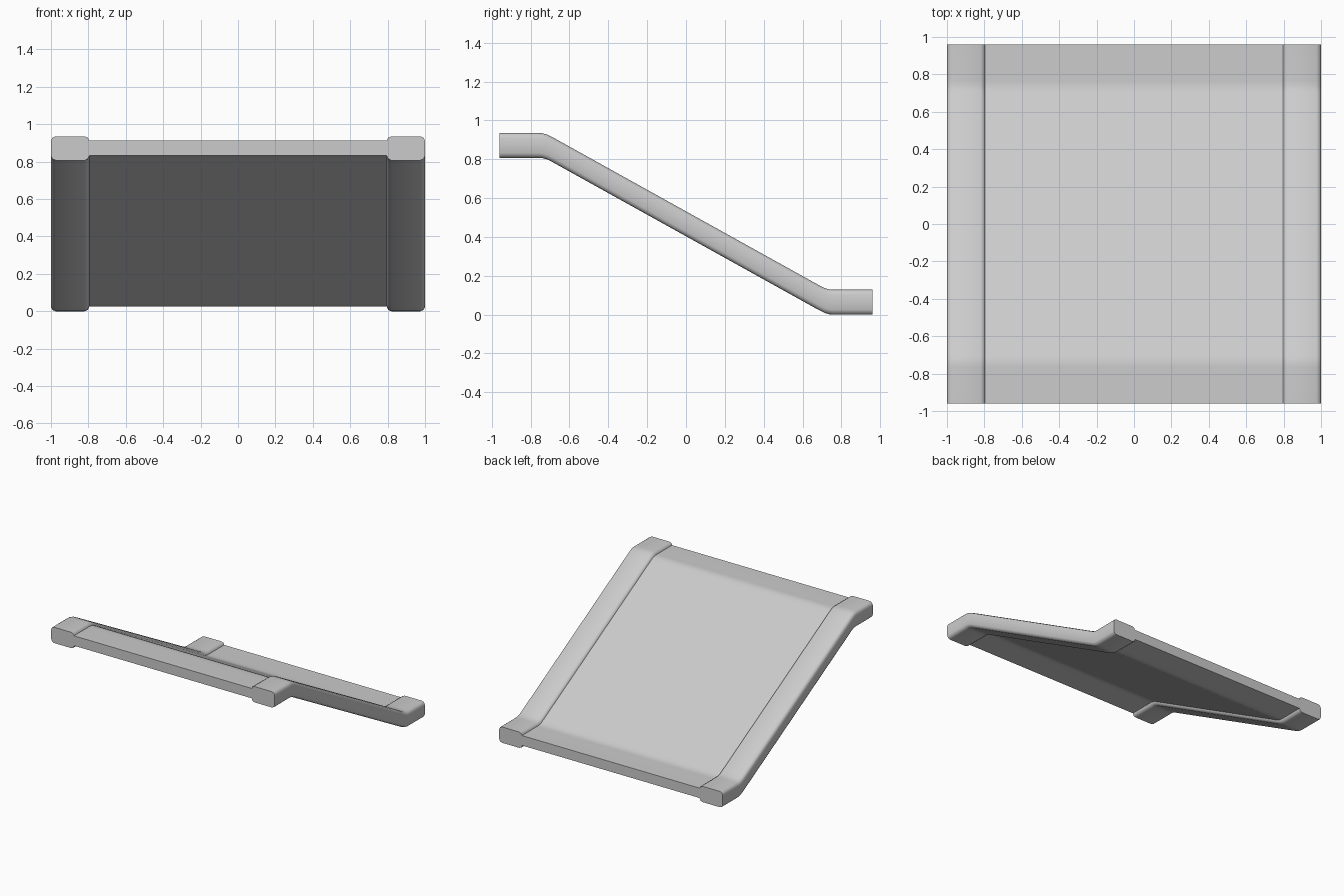
import bpy
import bmesh
import math

cube = bpy.data.objects.get("Cube")
if cube:
    bpy.data.objects.remove(cube, do_unlink=True)

grey = bpy.data.materials.new("light_grey")
grey.use_nodes = True
colour = (0.6, 0.6, 0.6, 1)
grey.diffuse_color = colour
grey.node_tree.nodes["Principled BSDF"].inputs["Base Color"].default_value = colour

# Side path (y, z): high front landing, eased bend, slope, low back landing
PATH = [(-0.96, 0.871), (-0.765, 0.871), (-0.74, 0.87), (-0.715, 0.863),
        (-0.685, 0.848), (0.685, 0.087), (0.715, 0.072), (0.74, 0.065),
        (0.765, 0.064), (0.96, 0.064)]


def rounded_section(x0, x1, half, radius, steps=2):
    """Closed cross-section (x, z offset) with rounded corners."""
    points = []
    corners = [(x1, half, 0), (x0, half, 90), (x0, -half, 180), (x1, -half, 270)]
    for x, z, start in corners:
        cx = x - radius if x == x1 else x + radius
        cz = z - radius if z > 0 else z + radius
        for i in range(steps + 1):
            a = math.radians(start + 90 * i / steps)
            points.append((cx + radius * math.cos(a), cz + radius * math.sin(a)))
    return points


def sweep(name, section, path):
    """Carry an upright section along the path and cap both ends."""
    bm = bmesh.new()
    rings = [[bm.verts.new((x, y, z + dz)) for x, dz in section] for y, z in path]
    n = len(section)
    for a, b in zip(rings, rings[1:]):
        for i in range(n):
            j = (i + 1) % n
            bm.faces.new((a[i], a[j], b[j], b[i]))
    bm.faces.new(rings[0])
    bm.faces.new(rings[-1])
    bmesh.ops.recalc_face_normals(bm, faces=bm.faces)
    mesh = bpy.data.meshes.new(name)
    bm.to_mesh(mesh)
    bm.free()
    mesh.materials.append(grey)
    obj = bpy.data.objects.new(name, mesh)
    bpy.context.collection.objects.link(obj)
    bpy.ops.object.select_all(action='DESELECT')
    obj.select_set(True)
    bpy.context.view_layer.objects.active = obj
    bpy.ops.object.shade_smooth_by_angle(angle=math.radians(60))
    return obj


# Side rails
for side, x0, x1 in (("left", 0.795, 1.0), ("right", -1.0, -0.795)):
    sweep(side + "_rail", rounded_section(x0, x1, 0.064, 0.025), PATH)

# Thin sloping deck between the rails, slightly tucked into them
deck = [(0.82, 0.04), (-0.82, 0.04), (-0.82, -0.04), (0.82, -0.04)]
deck_path = [(y, z + 0.002) for y, z in PATH]
sweep("deck", deck, deck_path)
